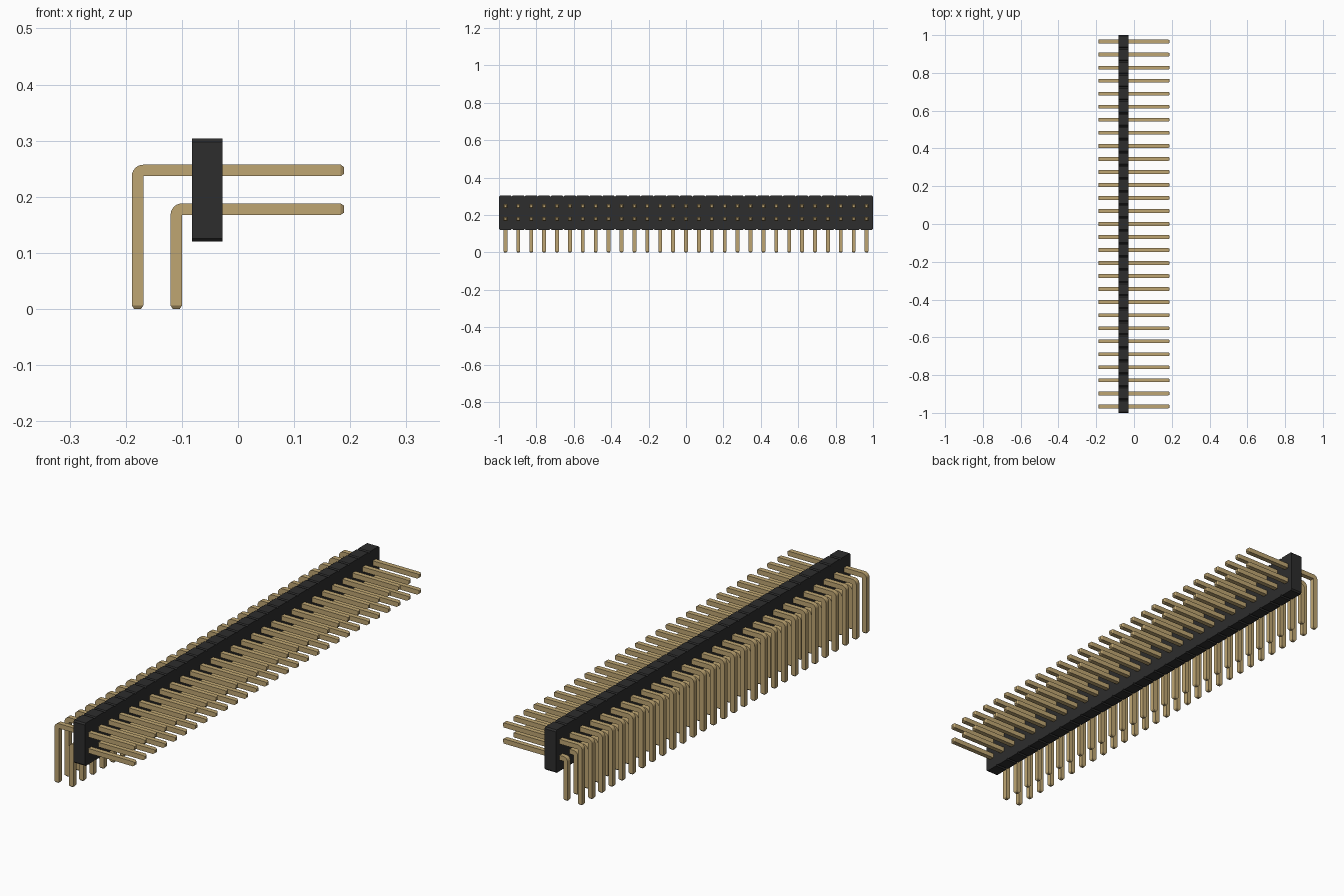
import bpy, bmesh, math
from mathutils import Vector

if "Cube" in bpy.data.objects:
    bpy.data.objects.remove(bpy.data.objects["Cube"], do_unlink=True)

COUNT = 29
PITCH = 2 / COUNT
HALF = 0.0102       # half the pin thickness
TAPER = 0.006       # length of the pin tip taper


def make_material(name, rgb):
    mat = bpy.data.materials.new(name)
    mat.use_nodes = True
    mat.diffuse_color = (*rgb, 1)
    mat.node_tree.nodes["Principled BSDF"].inputs["Base Color"].default_value = (*rgb, 1)
    return mat


def make_object(name, bm, mat):
    bmesh.ops.remove_doubles(bm, verts=bm.verts, dist=1e-5)
    bmesh.ops.recalc_face_normals(bm, faces=bm.faces)
    mesh = bpy.data.meshes.new(name)
    bm.to_mesh(mesh)
    bm.free()
    mesh.materials.append(mat)
    obj = bpy.data.objects.new(name, mesh)
    bpy.context.collection.objects.link(obj)
    return obj


black = make_material("black plastic", (0.026, 0.026, 0.026))
gold = make_material("gold metal", (0.52, 0.38, 0.17))


# Housing: outline with a chamfered notch between neighbouring pins, extruded in x
def make_housing(x0, x1, z0, z1, chamfer):
    top, bottom = [], []
    for i in range(COUNT):
        a = -1 + i * PITCH
        b = a + PITCH
        for y, inset in ((a, chamfer), (a + chamfer, 0), (b - chamfer, 0), (b, chamfer)):
            if i and y == a:
                continue    # shared with the previous segment
            top.append((y, z1 - inset))
            bottom.append((y, z0 + inset))
    bm = bmesh.new()
    face = bm.faces.new([bm.verts.new((x0, y, z)) for y, z in bottom + top[::-1]])
    new = bmesh.ops.extrude_face_region(bm, geom=[face])["geom"]
    verts = [v for v in new if isinstance(v, bmesh.types.BMVert)]
    bmesh.ops.translate(bm, verts=verts, vec=(x1 - x0, 0, 0))
    return make_object("housing", bm, black)


# Pin: square section swept up from the foot, round the bend and out to the tip
def make_pin_row(name, leg_x, arm_z, tip_x, bend_steps=6):
    pivot = Vector((leg_x + HALF, 0, arm_z - HALF))
    out_x, up_z = Vector((-1, 0, 0)), Vector((0, 0, 1))
    # each section: centre, outward direction, half thickness
    sections = [(Vector((leg_x, 0, 0)), out_x, HALF * 0.6),
                (Vector((leg_x, 0, TAPER)), out_x, HALF)]
    for k in range(bend_steps + 1):
        t = math.pi / 2 * k / bend_steps
        out = out_x * math.cos(t) + up_z * math.sin(t)
        sections.append((pivot + out * HALF, out, HALF))
    sections += [(Vector((tip_x - TAPER, 0, arm_z)), up_z, HALF),
                 (Vector((tip_x, 0, arm_z)), up_z, HALF * 0.6)]

    bm = bmesh.new()
    rings = []
    for centre, out, h in sections:
        side = Vector((0, h, 0))
        corners = (out * h + side, out * h - side, -out * h - side, -out * h + side)
        rings.append([bm.verts.new(centre + c) for c in corners])
    for r, s in zip(rings, rings[1:]):
        for j in range(4):
            n = (j + 1) % 4
            bm.faces.new((r[j], r[n], s[n], s[j]))
    bm.faces.new(rings[0])
    bm.faces.new(rings[-1][::-1])
    pins = make_object(name, bm, gold)
    pins.location.y = -1 + PITCH / 2
    array = pins.modifiers.new("row", "ARRAY")
    array.count = COUNT
    array.use_relative_offset = False
    array.use_constant_offset = True
    array.constant_offset_displace = (0, PITCH, 0)


make_housing(-0.082, -0.028, 0.12, 0.304, 0.006)
make_pin_row("upper_pins", -0.179, 0.247, 0.189)
make_pin_row("lower_pins", -0.110, 0.178, 0.189)
